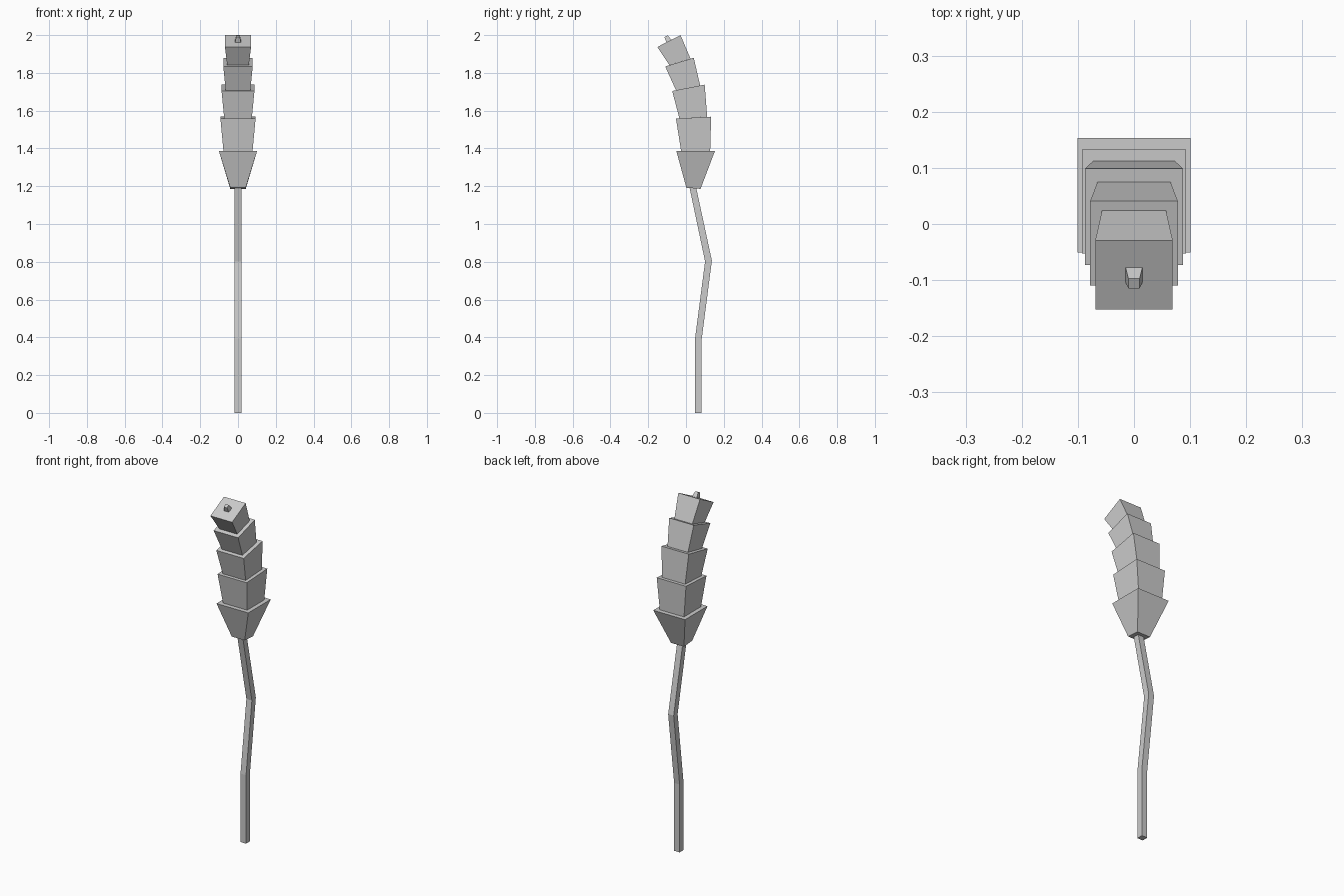
import bpy, bmesh


def loft(name, rings):
    """Closed four-sided loft; ring = (half width x, front y, front z, back y, back z)."""
    bm = bmesh.new()
    loops = []
    for hx, yf, zf, yb, zb in rings:
        pts = ((-hx, yf, zf), (hx, yf, zf), (hx, yb, zb), (-hx, yb, zb))
        loops.append([bm.verts.new(p) for p in pts])
    for a, b in zip(loops, loops[1:]):
        for i in range(4):
            j = (i + 1) % 4
            bm.faces.new((a[i], a[j], b[j], b[i]))
    bm.faces.new(loops[0][::-1])
    bm.faces.new(loops[-1])
    bmesh.ops.recalc_face_normals(bm, faces=bm.faces)
    mesh = bpy.data.meshes.new(name)
    bm.to_mesh(mesh)
    bm.free()
    obj = bpy.data.objects.new(name, mesh)
    bpy.context.collection.objects.link(obj)
    return obj


# Bent square stalk
W = 0.0175
loft("stalk", [
    (W, 0.048, 0.0, 0.083, 0.0),
    (W, 0.048, 0.394, 0.083, 0.39),
    (W, 0.101, 0.802, 0.137, 0.806),
    (W, 0.019, 1.192, 0.055, 1.187),
])

# Stacked flaring head segments: bottom ring, top ring
segments = [
    ((0.041, 0.002, 1.192, 0.077, 1.186), (0.101, -0.051, 1.386, 0.153, 1.386)),
    ((0.077, -0.026, 1.386, 0.128, 1.386), (0.093, -0.053, 1.558, 0.133, 1.568)),
    ((0.073, -0.035, 1.559, 0.112, 1.567), (0.087, -0.073, 1.704, 0.099, 1.738)),
    ((0.065, -0.053, 1.708, 0.075, 1.733), (0.078, -0.110, 1.834, 0.041, 1.880)),
    ((0.057, -0.088, 1.841, 0.024, 1.875), (0.069, -0.152, 1.937, -0.029, 2.0)),
]
for n, rings in enumerate(segments, 1):
    loft(f"head_segment_{n}", rings)

# Small tapered tip standing on the top segment
loft("tip", [
    (0.015, -0.104, 1.962, -0.077, 1.975),
    (0.010, -0.115, 1.990, -0.097, 1.999),
])
